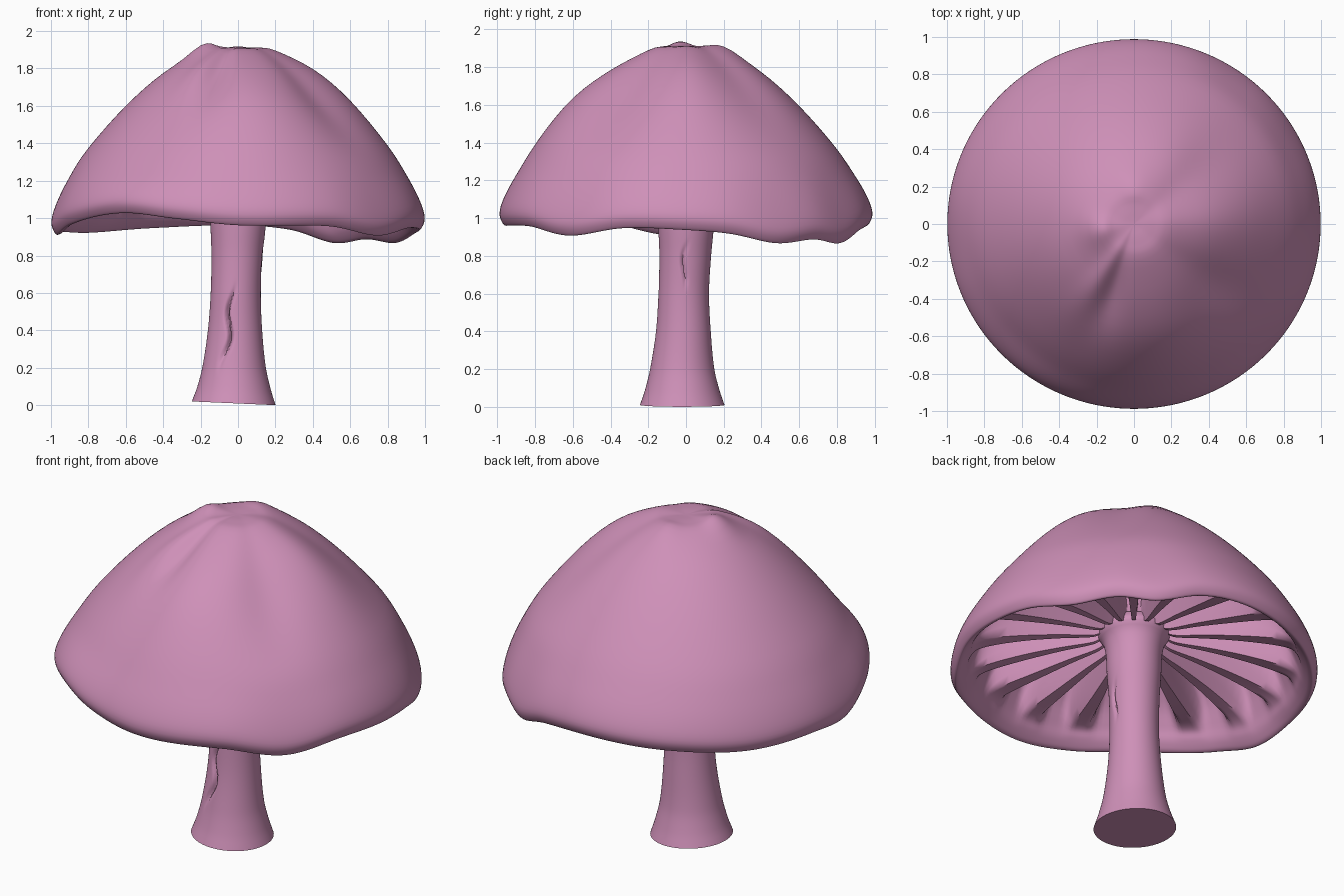
import bpy, bmesh, math

if "Cube" in bpy.data.objects:
    bpy.data.objects.remove(bpy.data.objects["Cube"])

pink = bpy.data.materials.new("mushroom pink")
pink.diffuse_color = (0.62, 0.28, 0.48, 1)
pink.use_nodes = True
pink.node_tree.nodes["Principled BSDF"].inputs["Base Color"].default_value = pink.diffuse_color


def interp(table, x):
    """Smooth Catmull-Rom interpolation of (x, value...) rows."""
    n = len(table)
    i = 0
    while i < n - 2 and x > table[i + 1][0]:
        i += 1
    a, b = table[i], table[i + 1]
    p, q = table[max(i - 1, 0)], table[min(i + 2, n - 1)]
    h = b[0] - a[0]
    t = min(max((x - a[0]) / h, 0), 1)
    out = []
    for k in range(1, len(a)):
        m0 = (b[k] - p[k]) / (b[0] - p[0]) * h
        m1 = (q[k] - a[k]) / (q[0] - a[0]) * h
        out.append((2*t**3 - 3*t*t + 1) * a[k] + (t**3 - 2*t*t + t) * m0
                   + (3*t*t - 2*t**3) * b[k] + (t**3 - t*t) * m1)
    return out


def indexed(rows):
    return [(i,) + tuple(r) for i, r in enumerate(rows)]


def lathe(name, rings, segs, point, cap_start=False, cap_end=False, angle=50):
    """Skin rings of points; point(ring, angle) gives a position."""
    bm = bmesh.new()
    vs = [[bm.verts.new(point(u, 2 * math.pi * j / segs)) for j in range(segs)] for u in rings]
    for a, b in zip(vs, vs[1:]):
        for j in range(segs):
            k = (j + 1) % segs
            bm.faces.new((a[j], a[k], b[k], b[j]))
    if cap_start:
        bm.faces.new(vs[0])
    if cap_end:
        bm.faces.new(vs[-1])
    bmesh.ops.remove_doubles(bm, verts=bm.verts, dist=1e-5)
    bmesh.ops.recalc_face_normals(bm, faces=bm.faces)
    me = bpy.data.meshes.new(name)
    bm.to_mesh(me)
    bm.free()
    me.materials.append(pink)
    ob = bpy.data.objects.new(name, me)
    bpy.context.collection.objects.link(ob)
    bpy.ops.object.select_all(action='DESELECT')
    ob.select_set(True)
    bpy.context.view_layer.objects.active = ob
    bpy.ops.object.shade_smooth_by_angle(angle=math.radians(angle))
    return ob


# Wavy rim height by angle in degrees
RIM = [(-20, .95), (0, .94), (14, .92), (30, .87), (45, .89), (58, .87), (73, .94), (90, .965),
       (118, .95), (145, .925), (170, .93), (187, .915), (203, .97), (230, 1.03), (250, 1.0),
       (270, .965), (300, .96), (320, .91), (340, .95), (360, .94), (374, .92)]

# Broad dents (negative) and bumps: angle, radius, angular width, radial width, height
DENTS = [(322, .55, 16, .25, -.045), (253, .40, 10, .2, -.04), (40, .5, 18, .28, -.03),
         (190, .19, 25, .09, .035), (90, .22, 25, .10, .02), (238, .42, 10, .2, .02),
         (278, .65, 26, .22, .045), (2, .55, 18, .28, .03)]


def dent(r, deg):
    s = 0
    for a, rr, wa, wr, h in DENTS:
        d = (deg - a + 180) % 360 - 180
        s += h * math.exp(-(d / wa) ** 2 - ((r - rr) / wr) ** 2)
    return s * min(1, r / .15)


# Cap section from apex, over the rim, to the collar: radius, z on gill, z between gills
OUTER = [(0, 1.91), (.1, 1.91), (.2, 1.89), (.4, 1.775), (.6, 1.60), (.8, 1.375),
         (.91, 1.21), (.975, 1.085), (.998, 1.0), (.978, .945)]
UNDER = [(.958, .942, .942), (.935, .962, .962), (.91, .995, 1.0), (.88, 1.045, 1.08),
         (.80, 1.08, 1.23), (.6, 1.12, 1.41), (.4, 1.15, 1.50), (.26, 1.165, 1.48),
         (.2, 1.18, 1.35), (.15, 1.22, 1.25)]
SECTION = indexed([(r, z, z) for r, z in OUTER] + UNDER)
GILLS = 18


def cap_point(u, a):
    deg = math.degrees(a)
    r, zg, zv = interp(SECTION, u)
    c = .5 + .5 * math.cos(GILLS * (a - math.radians(230)))
    w = min(max((c - .2) / .6, 0), 1)
    w = w * w * (3 - 2 * w)
    z = zv + (zg - zv) * w
    # rim wave fades out up the cap and inwards
    f = min(max((1.35 - z) / .41, 0), 1) * min(max((r - .5) / .4, 0), 1)
    z += (interp(RIM, deg)[0] - .942) * f * f * (3 - 2 * f)
    if u < 8:
        z += dent(r, deg)
    r = max(r, 0)
    return (r * math.cos(a), r * math.sin(a) * .99, z)


STEPS = 4
lathe("mushroom_cap", [i / STEPS for i in range((len(SECTION) - 1) * STEPS + 1)],
      GILLS * 14, cap_point, cap_end=True, angle=60)

# Stem: z, radius, centre x, centre y
STEM = [(0, .224, -.023, -.02), (.08, .198, -.022, -.02), (.2, .170, -.021, -.02),
        (.4, .145, -.016, -.014), (.6, .134, -.012, -.012), (.8, .137, -.005, -.004),
        (.95, .147, 0, 0), (1.08, .153, 0, 0), (1.15, .168, 0, 0), (1.2, .195, 0, 0), (1.25, .17, 0, 0)]


def stem_point(z, a):
    r, cx, cy = interp(STEM, z)
    # ragged split down the front and a smaller one at the right
    for a0, z0, h, depth in ((256, .42, .17, .035), (0, .75, .1, .015)):
        mid = a0 + 7 * math.sin(z * 22) + 30 * (z - z0)
        d = (math.degrees(a) - mid + 180) % 360 - 180
        r -= depth * math.exp(-(d / 4) ** 2 - ((z - z0) / h) ** 4)
    x = cx + r * math.cos(a)
    tilt = max(0, 1 - z / .2) * .02 * (.2 - x) / .45
    return (x, cy + r * math.sin(a), z + tilt)


lathe("stem", [i * 1.25 / 60 for i in range(61)], 120, stem_point,
      cap_start=True, cap_end=True, angle=45)
